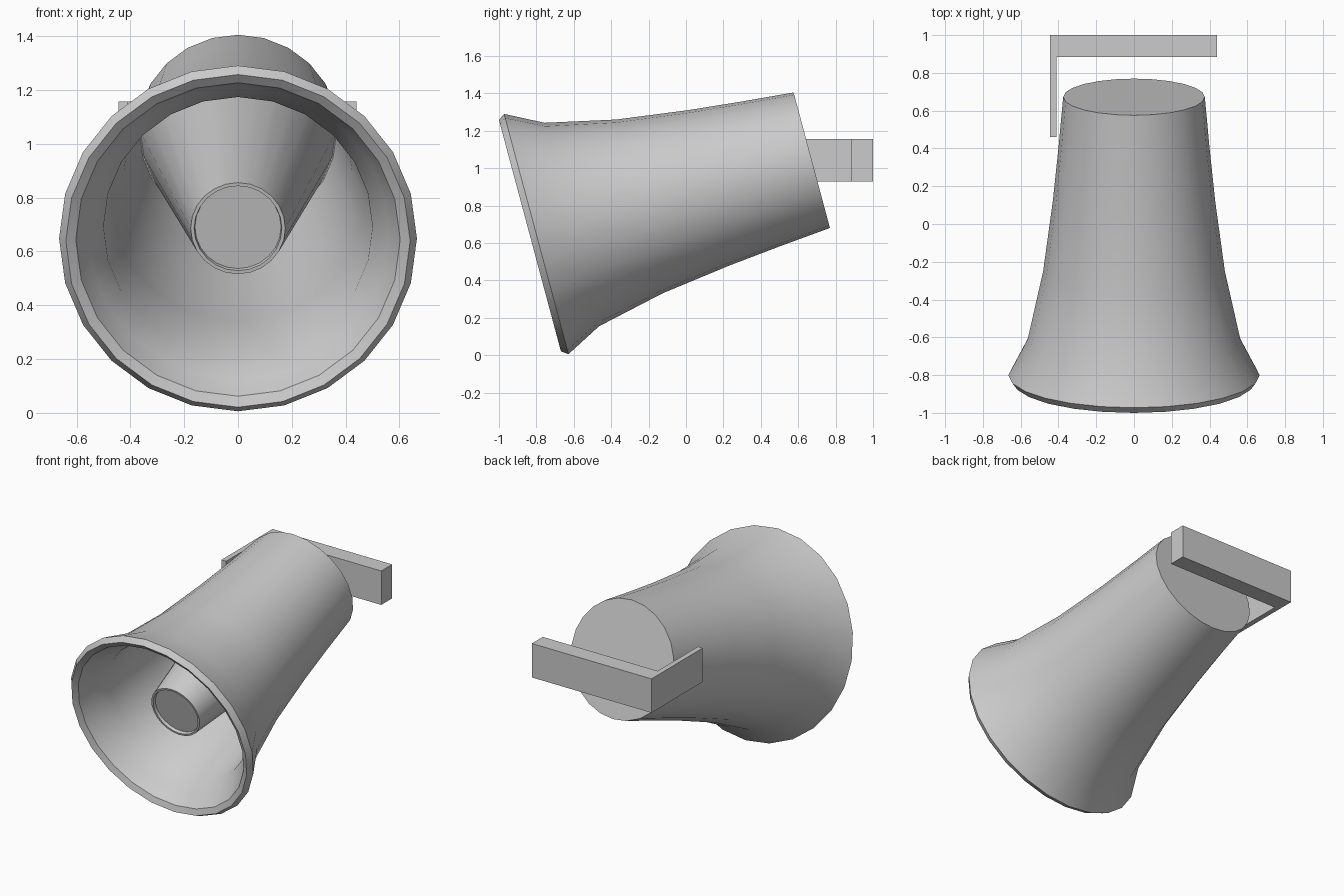
import bpy, bmesh, math
from math import cos, sin, pi, radians

if "Cube" in bpy.data.objects:
    bpy.data.objects.remove(bpy.data.objects["Cube"])

TILT = radians(15)
BACK = (0, 0.6725, 1.043)   # centre of the horn's back disc


def finish(name, bm):
    bmesh.ops.recalc_face_normals(bm, faces=bm.faces)
    me = bpy.data.meshes.new(name)
    bm.to_mesh(me)
    bm.free()
    ob = bpy.data.objects.new(name, me)
    bpy.context.collection.objects.link(ob)
    return ob


def lathe(name, profile, sides=24, cap_start=True, cap_end=True):
    """Revolve (distance forward of back disc, radius) about the tilted axis."""
    bm = bmesh.new()
    rings = [[bm.verts.new((r * cos(2 * pi * i / sides), r * sin(2 * pi * i / sides), t))
              for i in range(sides)] for t, r in profile]
    for a, b in zip(rings, rings[1:]):
        for i in range(sides):
            j = (i + 1) % sides
            bm.faces.new((a[i], a[j], b[j], b[i]))
    if cap_start:
        bm.faces.new(rings[0])
    if cap_end:
        bm.faces.new(rings[-1])
    ob = finish(name, bm)
    ob.location = BACK
    ob.rotation_euler = (radians(90) + TILT, 0, 0)
    bpy.ops.object.select_all(action='DESELECT')
    ob.select_set(True)
    bpy.context.view_layer.objects.active = ob
    bpy.ops.object.shade_smooth_by_angle(angle=radians(30))
    return ob


def box(name, lo, hi):
    bm = bmesh.new()
    bmesh.ops.create_cube(bm, size=1)
    for v in bm.verts:
        v.co = [(a + b) / 2 + c * (b - a) for a, b, c in zip(lo, hi, v.co)]
    return finish(name, bm)


# Horn: back disc, outer flare, rim, then inner wall back to the base
lathe("horn_bell", [
    (0, 0.375), (0.28, 0.40), (0.572, 0.43), (0.955, 0.481), (1.328, 0.563),
    (1.525, 0.665), (1.56, 0.64),
    (1.54, 0.603), (1.45, 0.56), (1.36, 0.50), (0.955, 0.474),
    (0.572, 0.424), (0.28, 0.394), (0.01, 0.366)])

# Inner cone with a slightly recessed tip disc
lathe("inner_cone", [
    (0.01, 0.362), (1.38, 0.176), (1.38, 0.163), (1.36, 0.16)], cap_start=False)

# L-shaped mounting bracket: rear bar and one side arm
box("bracket_bar", (-0.445, 0.885, 0.93), (0.44, 1.0, 1.157))
box("bracket_arm", (-0.445, 0.46, 0.93), (-0.41, 0.885, 1.157))
